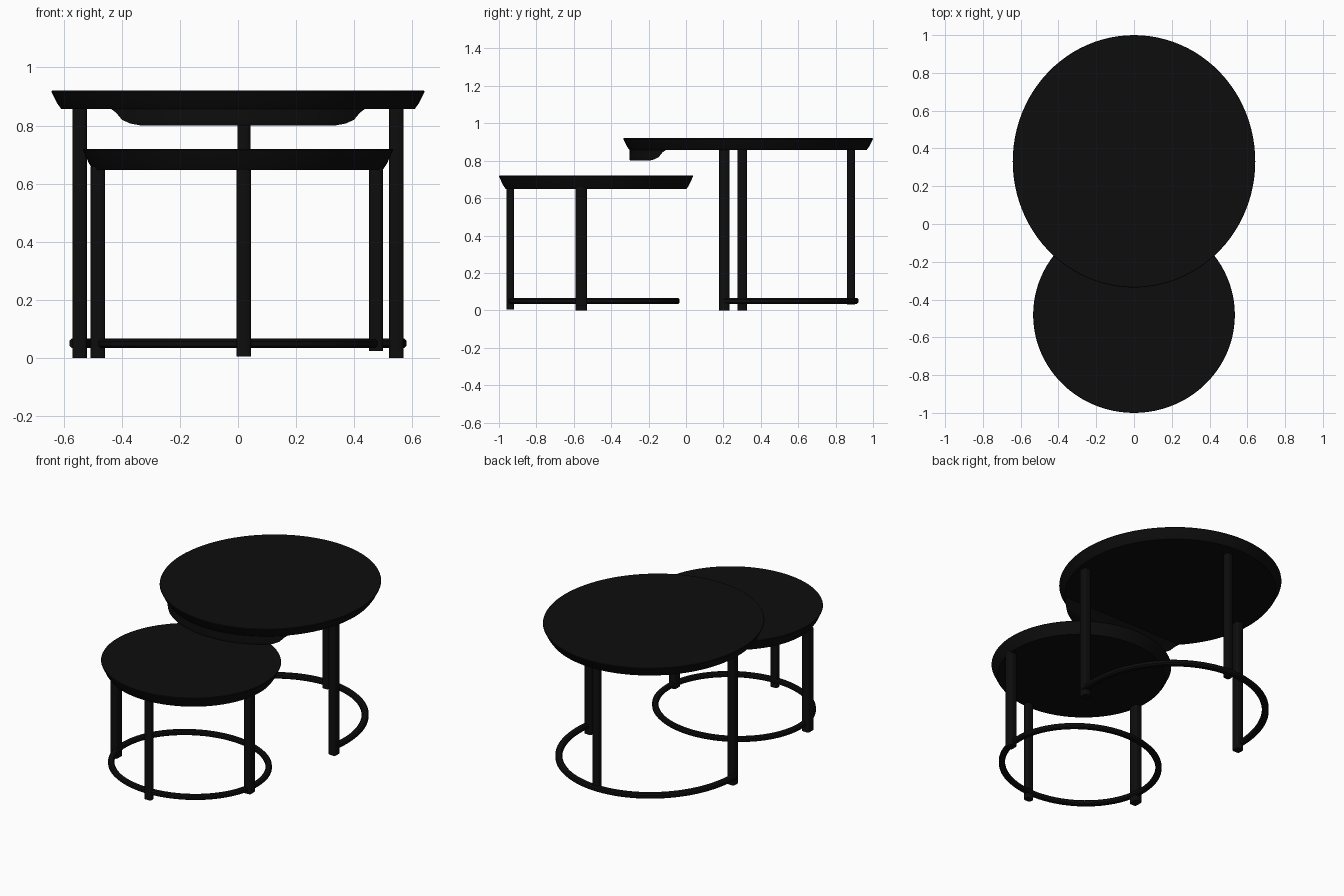
import bpy, bmesh, math

if "Cube" in bpy.data.objects:
    bpy.data.objects.remove(bpy.data.objects["Cube"])

black = bpy.data.materials.new("matte black")
black.diffuse_color = (0.004, 0.004, 0.004, 1)
black.use_nodes = True
black.node_tree.nodes["Principled BSDF"].inputs["Base Color"].default_value = black.diffuse_color


def finish(name, bm, angle=35):
    bmesh.ops.recalc_face_normals(bm, faces=bm.faces)
    me = bpy.data.meshes.new(name)
    bm.to_mesh(me)
    bm.free()
    ob = bpy.data.objects.new(name, me)
    bpy.context.collection.objects.link(ob)
    me.materials.append(black)
    bpy.ops.object.select_all(action='DESELECT')
    ob.select_set(True)
    bpy.context.view_layer.objects.active = ob
    bpy.ops.object.shade_smooth_by_angle(angle=math.radians(angle))
    return ob


def loft(name, rings, cap=True, closed=False):
    """Skin a list of closed point loops; cap the ends or join them."""
    bm = bmesh.new()
    loops = [[bm.verts.new(p) for p in r] for r in rings]
    n = len(loops[0])
    pairs = list(zip(loops, loops[1:])) + ([(loops[-1], loops[0])] if closed else [])
    for a, b in pairs:
        for i in range(n):
            j = (i + 1) % n
            bm.faces.new((a[i], a[j], b[j], b[i]))
    if cap and not closed:
        bm.faces.new(loops[0])
        bm.faces.new(loops[-1])
    return finish(name, bm)


def ellipse(cy, rx, ry, z, n=96):
    return [(rx * math.cos(2 * math.pi * i / n), cy + ry * math.sin(2 * math.pi * i / n), z)
            for i in range(n)]


def table_top(name, cy, rx, ry, z0, z1, inset):
    # round slab with an undercut, outward-flaring edge
    loft(name, [ellipse(cy, rx - inset, ry - inset, z0),
                ellipse(cy, rx - inset * 0.6, ry - inset * 0.6, z0 + (z1 - z0) * 0.3),
                ellipse(cy, rx, ry, z1 - 0.004),
                ellipse(cy, rx - 0.002, ry - 0.002, z1)])


def leg(name, x, y, wx, wy, z0, z1):
    bm = bmesh.new()
    bmesh.ops.create_cube(bm, size=1)
    for v in bm.verts:
        v.co = (x + v.co.x * wx, y + v.co.y * wy, z0 if v.co.z < 0 else z1)
    upright = [e for e in bm.edges if abs(e.verts[0].co.z - e.verts[1].co.z) > 0.1]
    bmesh.ops.bevel(bm, geom=upright, offset=0.012, segments=3, profile=0.5, affect='EDGES')
    finish(name, bm)


def floor_ring(name, cy, rx, ry, a0, a1, w, z0, z1, n=96):
    # rounded flat bar swept along an elliptical arc
    closed = a1 - a0 > 359
    h, zc = (z1 - z0) / 2, (z0 + z1) / 2
    section = [(-w, -h * .5), (-w * .6, -h), (w * .6, -h), (w, -h * .5),
               (w, h * .5), (w * .6, h), (-w * .6, h), (-w, h * .5)]
    rings = []
    for i in range(n if closed else n + 1):
        a = math.radians(a0 + (a1 - a0) * i / n)
        rings.append([((rx + d) * math.cos(a), cy + (ry + d) * math.sin(a), zc + e)
                      for d, e in section])
    loft(name, rings, closed=closed)


# Large table
table_top("large_table_top", 0.332, 0.642, 0.668, 0.857, 0.92, 0.034)
leg("large_left_leg", -0.545, 0.30, 0.05, 0.05, 0, 0.865)
leg("large_right_leg", 0.545, 0.205, 0.05, 0.055, 0, 0.865)
leg("large_back_leg", 0.02, 0.882, 0.045, 0.045, 0.03, 0.865)
floor_ring("large_floor_ring", 0.305, 0.56, 0.597, -10, 180, 0.02, 0.035, 0.067)


# Thickened front segment under the large top
def segment(chord_y, z, grow=0.0, n=32):
    rx, ry, cy = 0.606 - grow, 0.634 - grow, 0.332
    half = math.acos((cy - chord_y) / ry)
    return [(rx * math.sin(half * (2 * i / n - 1)), cy - ry * math.cos(half * (2 * i / n - 1)), z)
            for i in range(n + 1)]


loft("large_front_apron", [segment(-0.10, 0.862), segment(-0.125, 0.845),
                           segment(-0.145, 0.82), segment(-0.17, 0.807), segment(-0.195, 0.80, 0.003)])

# Small table
table_top("small_table_top", -0.481, 0.534, 0.519, 0.648, 0.72, 0.036)
leg("small_left_leg", -0.482, -0.56, 0.05, 0.062, 0, 0.66)
leg("small_right_leg", 0.475, -0.56, 0.048, 0.06, 0.025, 0.66)
leg("small_front_leg", 0.02, -0.94, 0.05, 0.04, 0.005, 0.66)
floor_ring("small_floor_ring", -0.492, 0.474, 0.44, 0, 360, 0.018, 0.035, 0.065)
